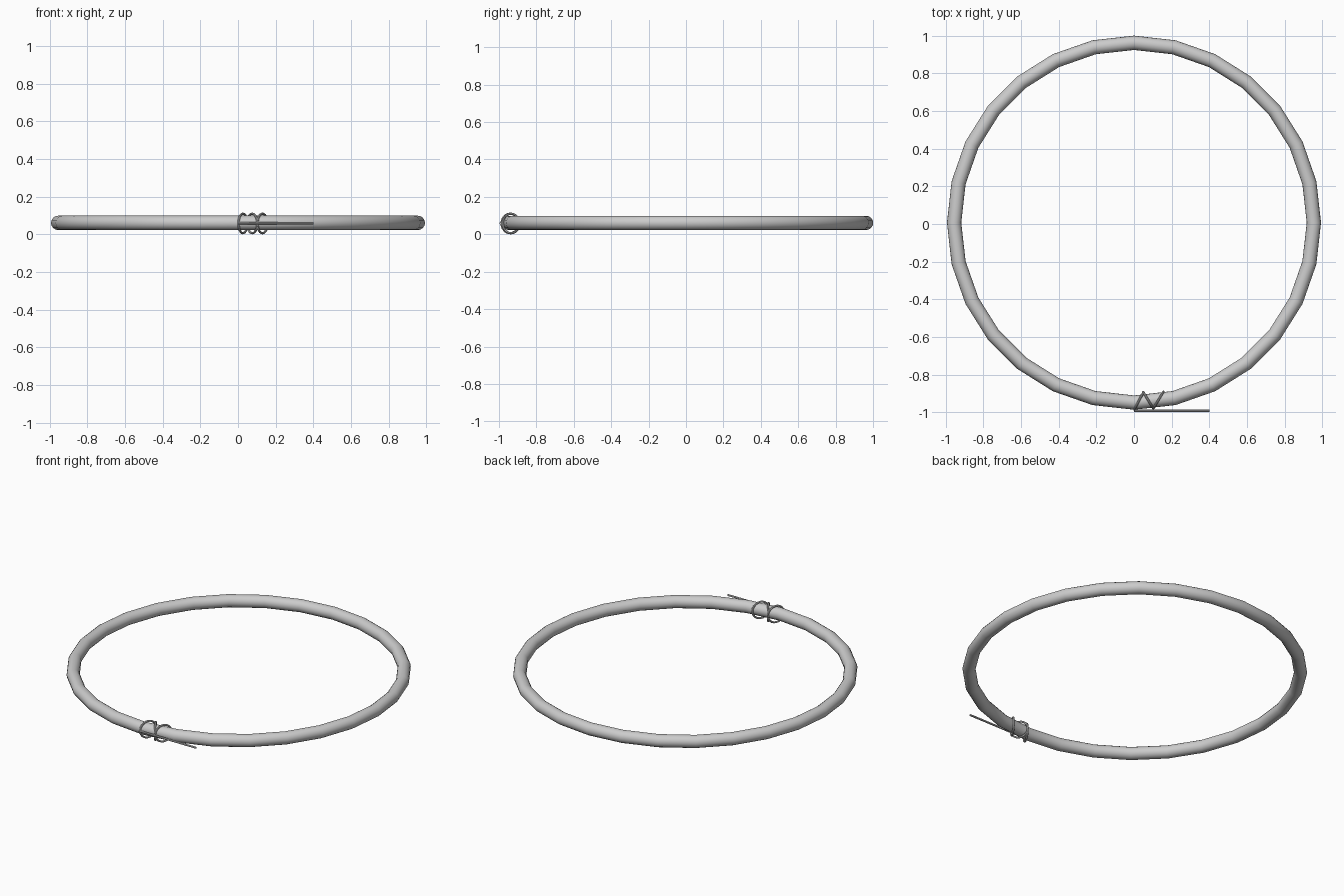
import bpy
from math import radians, pi

if "Cube" in bpy.data.objects:
    bpy.data.objects.remove(bpy.data.objects["Cube"])


def smooth(obj, name):
    obj.name = name
    bpy.ops.object.shade_smooth_by_angle(angle=radians(40))
    return obj


def torus(name, loc, rot, major, minor, seg, sides):
    bpy.ops.mesh.primitive_torus_add(
        location=loc, rotation=rot, major_radius=major, minor_radius=minor,
        major_segments=seg, minor_segments=sides)
    return smooth(bpy.context.object, name)


Z = 0.058

# Main hoop: 28 straight sections
torus("hoop", (0, 0.007, Z + 0.003), (0, 0, 0), 0.956, 0.038, 28, 16)

# Wire wraps: loops tilted alternately so they meet front and back
for i, (x, y, tilt) in enumerate([(0.026, -0.94, -27), (0.076, -0.937, 31), (0.13, -0.935, -31)]):
    torus(f"wire_wrap_{i + 1}", (x, y, Z), (0, pi / 2, radians(tilt)),
          0.052, 0.006, 24, 8)

# Straight wire end at the front
bpy.ops.mesh.primitive_cylinder_add(
    vertices=8, radius=0.006, depth=0.4,
    location=(0.2, -0.992, Z + 0.001), rotation=(0, pi / 2, 0))
smooth(bpy.context.object, "wire_end")
